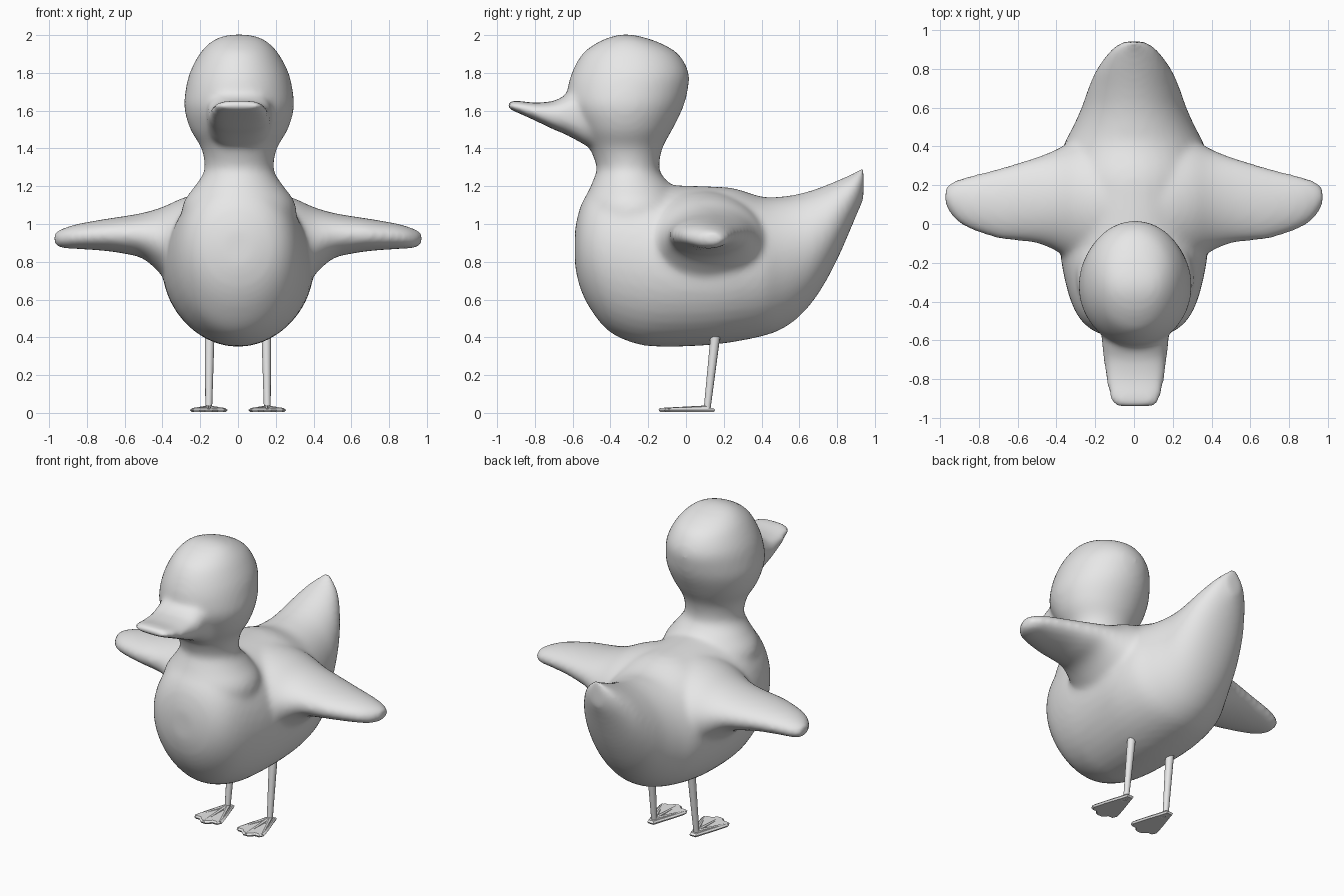
import bpy, bmesh, math
from mathutils import Vector

if "Cube" in bpy.data.objects:
    bpy.data.objects.remove(bpy.data.objects["Cube"])

grey = bpy.data.materials.new("soft_grey")
grey.diffuse_color = (0.8, 0.8, 0.8, 1)
grey.use_nodes = True
grey.node_tree.nodes["Principled BSDF"].inputs["Base Color"].default_value = grey.diffuse_color


def resample(rows, n=4):
    """Catmull-Rom interpolation between the stations of a loft."""
    out = []
    for i in range(len(rows) - 1):
        p0, p1, p2, p3 = (rows[max(0, min(len(rows) - 1, i + k))] for k in (-1, 0, 1, 2))
        for s in range(n):
            t = s / n
            out.append([0.5 * (2 * b + (c - a) * t + (2 * a - 5 * b + 4 * c - d) * t * t
                               + (3 * b - a - 3 * c + d) * t ** 3)
                        for a, b, c, d in zip(p0, p1, p2, p3)])
    return out + [list(rows[-1])]


def loft(bm, axis, rows, power=1.0, sides=40):
    """Rings along an axis; row = (position, a_min, a_max, b_min, b_max)."""
    a, b = [i for i in range(3) if i != axis]
    rings = []
    for t, a0, a1, b0, b1 in resample(rows):
        ring = []
        for k in range(sides):
            ang = 2 * math.pi * k / sides
            c, s = math.cos(ang), math.sin(ang)
            p = [0, 0, 0]
            p[axis] = t
            p[a] = (a0 + a1) / 2 + (a1 - a0) / 2 * math.copysign(abs(c) ** power, c)
            p[b] = (b0 + b1) / 2 + (b1 - b0) / 2 * math.copysign(abs(s) ** power, s)
            ring.append(bm.verts.new(p))
        rings.append(ring)
    faces = [bm.faces.new(rings[0]), bm.faces.new(rings[-1])]
    for r, q in zip(rings, rings[1:]):
        for k in range(sides):
            j = (k + 1) % sides
            faces.append(bm.faces.new((r[k], r[j], q[j], q[k])))
    bmesh.ops.recalc_face_normals(bm, faces=faces)


def finish(bm, name):
    me = bpy.data.meshes.new(name)
    bm.to_mesh(me)
    bm.free()
    ob = bpy.data.objects.new(name, me)
    bpy.context.collection.objects.link(ob)
    me.materials.append(grey)
    bpy.ops.object.select_all(action='DESELECT')
    ob.select_set(True)
    bpy.context.view_layer.objects.active = ob
    return ob


bm = bmesh.new()

# Torso and upswept tail: y, half width, bottom, top
torso = [(-.588, .08, .78, .97), (-.56, .19, .66, 1.09), (-.5, .27, .54, 1.19),
         (-.4, .325, .425, 1.25), (-.25, .365, .362, 1.25), (-.1, .385, .35, 1.21),
         (.1, .40, .357, 1.2), (.25, .40, .375, 1.19), (.4, .365, .405, 1.145),
         (.5, .315, .44, 1.145), (.6, .27, .51, 1.16), (.7, .235, .63, 1.19),
         (.8, .19, .81, 1.23), (.9, .115, 1.04, 1.275), (.94, .05, 1.13, 1.305)]
loft(bm, 1, [(y, -w, w, lo, hi) for y, w, lo, hi in torso])

# Neck and head: z, half width, front, back
head = [(.95, .3, -.55, 0), (1.1, .3, -.545, -.01), (1.2, .235, -.505, -.075),
        (1.25, .2, -.485, -.12), (1.3, .182, -.473, -.142), (1.4, .2, -.51, -.125),
        (1.5, .258, -.57, -.072), (1.61, .29, -.625, -.018), (1.7, .285, -.63, .008),
        (1.8, .262, -.605, .015), (1.9, .21, -.55, -.04), (1.96, .155, -.47, -.14),
        (1.99, .10, -.40, -.23), (2.003, .04, -.35, -.29)]
loft(bm, 2, [(z, .006 - w, .006 + w, f, k) for z, w, f, k in head])

# Flat bill: y, half width, bottom, top
bill = [(-.4, .16, 1.41, 1.7), (-.5, .172, 1.405, 1.72), (-.6, .172, 1.455, 1.7),
        (-.65, .167, 1.48, 1.675), (-.7, .162, 1.5, 1.652), (-.8, .15, 1.548, 1.642),
        (-.9, .13, 1.593, 1.653), (-.945, .1, 1.612, 1.645)]
loft(bm, 1, [(y, .006 - w, .006 + w, lo, hi) for y, w, lo, hi in bill], 0.75)

# Outstretched wings: x, front, back, bottom, top
wing = [(.1, -.25, .45, .56, 1.18), (.2, -.25, .45, .57, 1.165), (.3, -.21, .435, .61, 1.135),
        (.4, -.14, .385, .725, 1.09), (.5, -.1, .345, .815, 1.06), (.6, -.087, .315, .842, 1.042),
        (.7, -.075, .285, .857, 1.027), (.85, -.025, .247, .868, 1.0),
        (.93, .03, .222, .872, .975), (.972, .1, .185, .89, .955)]
for s in (1, -1):
    loft(bm, 0, [(s * r[0],) + r[1:] for r in wing])

# Fuse the volumes into one skin and soften the joins
body = finish(bm, "body")
mod = body.modifiers.new("fuse", 'REMESH')
mod.mode = 'VOXEL'
mod.voxel_size = 0.017
mod = body.modifiers.new("soften", 'SMOOTH')
mod.factor = 0.5
mod.iterations = 12
for m in ("fuse", "soften"):
    bpy.ops.object.modifier_apply(modifier=m)
bpy.ops.object.shade_smooth()


def rod(bm, p, q, r0, r1, sides=12, flat=1.0):
    """Tapered rod from p to q."""
    p, q = Vector(p), Vector(q)
    d = q - p
    g = bmesh.ops.create_cone(bm, cap_ends=True, segments=sides, radius1=r0, radius2=r1,
                              depth=d.length)
    rot = d.to_track_quat('Z', 'Y')
    for v in g["verts"]:
        off = rot @ v.co
        v.co = (p + q) / 2 + off


for s, side in ((1, "left"), (-1, "right")):
    # Leg
    bm = bmesh.new()
    rod(bm, (s * .155, .112, .022), (s * .15, .157, .42), .018, .026)
    finish(bm, side + "_leg")
    bpy.ops.object.shade_smooth_by_angle()

    # Webbed foot: a thin fan with scalloped front and three raised toes
    bm = bmesh.new()
    half = [(.022, .155), (.04, .1), (.075, .0), (.1, -.085), (.085, -.115), (.05, -.115), (.02, -.145)]
    outline = half + [(-x, y) for x, y in reversed(half)]
    low = [bm.verts.new((s * .155 + x * .9, y * .95, .005)) for x, y in outline]
    mid = [bm.verts.new((s * .155 + x, y, .016)) for x, y in outline]
    top = [bm.verts.new((s * .155 + x * .85, y * .92, .026)) for x, y in outline]
    bm.faces.new(low)
    bm.faces.new(top)
    n = len(outline)
    for a, b in ((low, mid), (mid, top)):
        for k in range(n):
            j = (k + 1) % n
            bm.faces.new((a[k], a[j], b[j], b[k]))
    bmesh.ops.recalc_face_normals(bm, faces=bm.faces[:])
    for tx, ty in ((-.085, -.095), (0, -.14), (.085, -.095)):
        rod(bm, (s * .155, .12, .022), (s * .155 + tx, ty, .017), .018, .009, 8)
    finish(bm, side + "_foot")
    bpy.ops.object.shade_smooth_by_angle()
